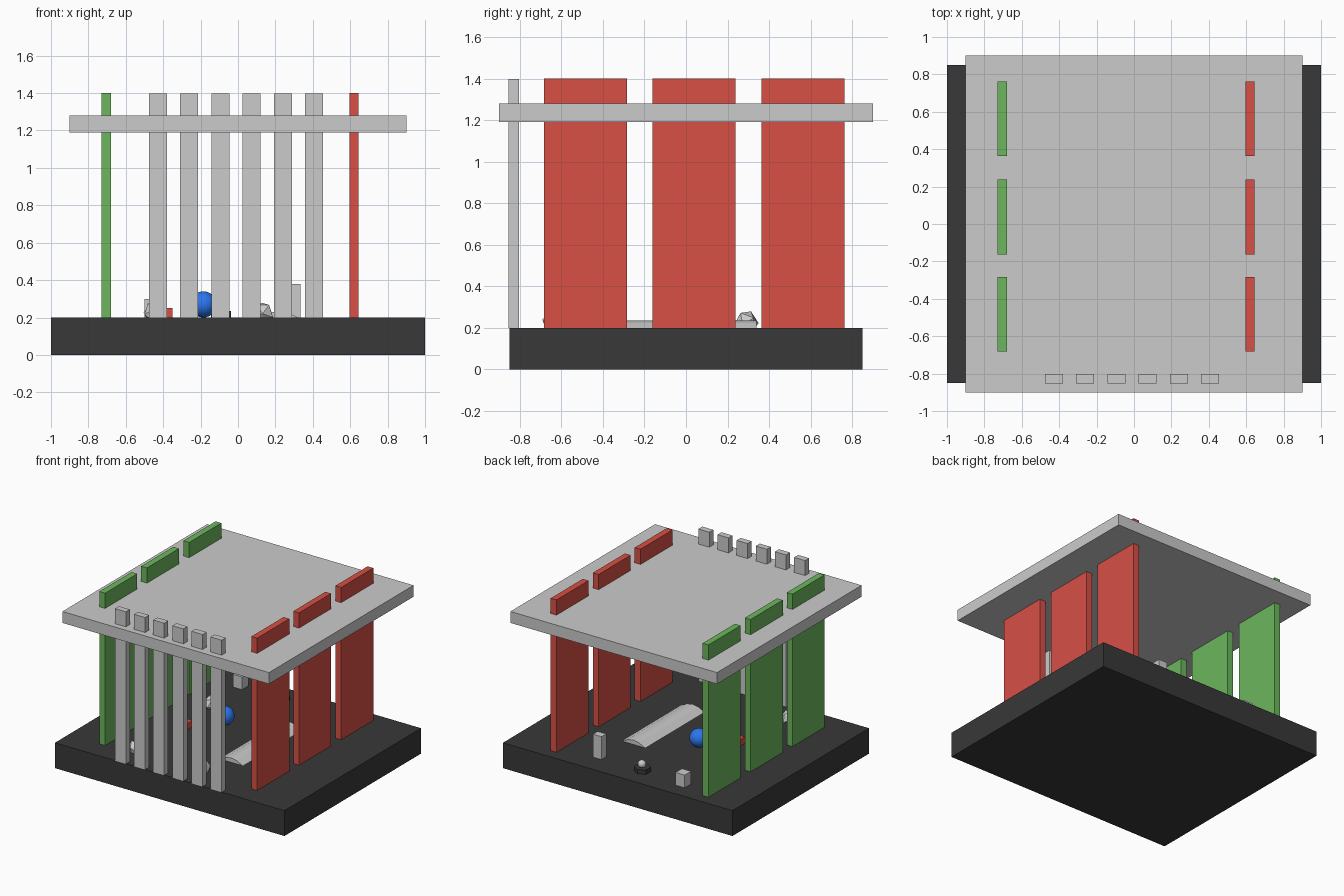
import bpy, bmesh, math, random

if "Cube" in bpy.data.objects:
    bpy.data.objects.remove(bpy.data.objects["Cube"])

random.seed(4)
FLOOR = 0.2


def material(name, rgb):
    m = bpy.data.materials.new(name)
    m.diffuse_color = (*rgb, 1)
    m.use_nodes = True
    m.node_tree.nodes["Principled BSDF"].inputs["Base Color"].default_value = m.diffuse_color
    return m


DARK = material("dark", (0.04, 0.04, 0.04))
RED = material("red", (0.68, 0.08, 0.06))
GREEN = material("green", (0.15, 0.47, 0.11))
BLUE = material("blue", (0.025, 0.18, 0.85))


def finish(bm, name, mat=None):
    bmesh.ops.recalc_face_normals(bm, faces=bm.faces)
    me = bpy.data.meshes.new(name)
    bm.to_mesh(me)
    bm.free()
    ob = bpy.data.objects.new(name, me)
    bpy.context.collection.objects.link(ob)
    if mat:
        me.materials.append(mat)
    return ob


def box(name, x, y, z, mat=None):
    """Box from (min, max) pairs on each axis."""
    bm = bmesh.new()
    bmesh.ops.create_cube(bm, size=1)
    for v in bm.verts:
        v.co = [(lo + hi) / 2 + c * (hi - lo) for c, (lo, hi) in zip(v.co, (x, y, z))]
    return finish(bm, name, mat)


def ball(name, loc, r, mat=None):
    bm = bmesh.new()
    bmesh.ops.create_uvsphere(bm, u_segments=32, v_segments=16, radius=r)
    for f in bm.faces:
        f.smooth = True
    ob = finish(bm, name, mat)
    ob.location = loc
    return ob


# Base and roof
box("base", (-1, 1), (-0.85, 0.85), (0, FLOOR), DARK)
box("roof", (-0.9, 0.9), (-0.9, 0.9), (1.19, 1.28))

# Side wall panels, passing through the roof
for y in (-0.483, 0.038, 0.563):
    box("left_panel", (-0.73, -0.68), (y - 0.2, y + 0.2), (FLOOR, 1.4), GREEN)
    box("right_panel", (0.595, 0.645), (y - 0.2, y + 0.2), (FLOOR, 1.4), RED)

# Row of front columns
for i in range(6):
    x = -0.428 + i * 0.167
    box("front_column", (x - 0.048, x + 0.048), (-0.853, -0.803), (FLOOR, 1.398))

# Low rounded mound running front to back on the floor
bm = bmesh.new()
profile = [(-0.1, 0), (-0.05, 0.026), (0, 0.035), (0.05, 0.026), (0.1, 0)]
face = bm.faces.new([bm.verts.new((0.22 + x, -0.4, FLOOR + z)) for x, z in profile])
ext = bmesh.ops.extrude_face_region(bm, geom=[face])
bmesh.ops.translate(bm, vec=(0, 0.74, 0),
                    verts=[g for g in ext["geom"] if isinstance(g, bmesh.types.BMVert)])
finish(bm, "floor_mound")

# Small blocks on the floor
box("tall_block", (0.26, 0.335), (0.62, 0.68), (FLOOR, 0.38))
box("short_block", (-0.5, -0.42), (0.65, 0.73), (FLOOR, 0.3))
box("red_block", (-0.42, -0.35), (-0.135, -0.065), (FLOOR, 0.25), RED)

# Blue ball, and a small ball on a hexagonal stand
ball("blue_ball", (-0.185, 0.1, 0.27), 0.07, BLUE)
bm = bmesh.new()
bmesh.ops.create_cone(bm, cap_ends=True, segments=6, radius1=0.062, radius2=0.062, depth=0.035)
stand = finish(bm, "hex_stand", DARK)
stand.location = (-0.09, 0.67, FLOOR + 0.0175)
ball("stand_ball", (-0.085, 0.67, 0.255), 0.03)

# Faceted rocks
for x, y in ((-0.45, -0.63), (0.13, -0.62), (-0.44, 0.29)):
    bm = bmesh.new()
    bmesh.ops.create_icosphere(bm, subdivisions=1, radius=0.062)
    for v in bm.verts:
        v.co *= random.uniform(0.85, 1.1)
    rock = finish(bm, "rock")
    rock.location = (x, y, 0.22)
    rock.rotation_euler = [random.uniform(0, math.pi) for _ in range(3)]
